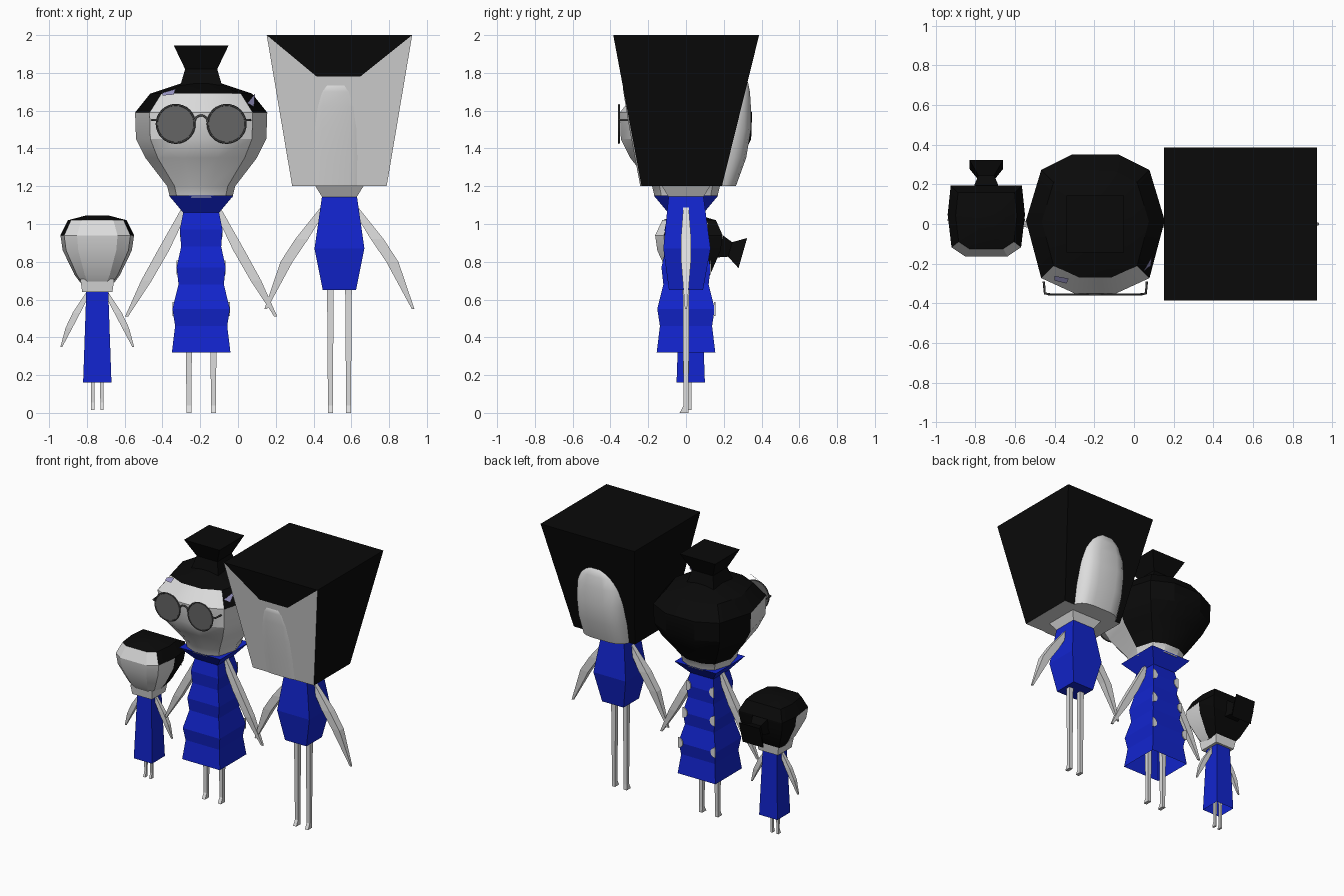
import bpy, math

if "Cube" in bpy.data.objects:
    bpy.data.objects.remove(bpy.data.objects["Cube"])

def mat(name, r, g, b):
    m = bpy.data.materials.new(name)
    m.diffuse_color = (r, g, b, 1)
    m.use_nodes = True
    m.node_tree.nodes["Principled BSDF"].inputs["Base Color"].default_value = m.diffuse_color
    return m

SKIN = mat("pale_skin", .72, .72, .72)
HAIR = mat("black_hair", .003, .003, .003)
BLUE = mat("blue_cloth", .006, .018, .62)
LENS = mat("grey_lens", .13, .13, .13)
FRAME = mat("dark_frame", .07, .07, .07)
CLIP = mat("lavender_clip", .32, .3, .55)

def build(name, verts, faces, mats, rule=None, smooth=None):
    me = bpy.data.meshes.new(name)
    me.from_pydata(verts, [], faces)
    for m in mats:
        me.materials.append(m)
    if rule:
        for p in me.polygons:
            p.material_index = int(rule(*p.center))
    ob = bpy.data.objects.new(name, me)
    bpy.context.collection.objects.link(ob)
    if smooth:
        bpy.ops.object.select_all(action='DESELECT')
        ob.select_set(True)
        bpy.context.view_layer.objects.active = ob
        bpy.ops.object.shade_smooth_by_angle(angle=math.radians(smooth))
    return ob

SQUARE = [(1, 1), (-1, 1), (-1, -1), (1, -1)]
ROUND10 = [(1, .05), (.78, .78), (.34, 1), (-.34, 1), (-1 * .78, .78), (-1, .05),
           (-.78, -.78), (-.3, -1), (.3, -1), (.78, -.78)]
CHILD8 = [(1, .15), (.92, .95), (-.92, .95), (-1, .15), (-.9, -.75), (-.55, -1), (.55, -1), (.9, -.75)]

def loft(name, shape, rings, mats, rule=None, smooth=None, bottom=True):
    """rings: (cx, cy, z, half x, half y)"""
    n = len(shape)
    v = [(cx + a * hx, cy + b * hy, z) for cx, cy, z, hx, hy in rings for a, b in shape]
    f = [(k * n + i, k * n + (i + 1) % n, (k + 1) * n + (i + 1) % n, (k + 1) * n + i)
         for k in range(len(rings) - 1) for i in range(n)]
    if rings[0][2] > rings[-1][2]:
        f = [q[::-1] for q in f]
        lo, hi = range((len(rings) - 1) * n, len(rings) * n), range(n)
    else:
        lo, hi = range(n), range((len(rings) - 1) * n, len(rings) * n)
    f.append(tuple(hi))
    if bottom:
        f.append(tuple(lo)[::-1])
    return build(name, v, f, mats, rule, smooth)

def arms_and_legs(who, cx, cy, arm, leg_x, leg_top, leg_bottom, r):
    for s, side in ((-1, "left"), (1, "right")):
        loft(f"{who}_{side}_arm", SQUARE,
             [(cx + s * x, cy, z, h, h * .8) for x, z, h in arm], [SKIN])
        x = cx + s * leg_x
        loft(f"{who}_{side}_leg", SQUARE,
             [(x, cy, leg_top, r * 1.1, r * 1.1), (x, cy, leg_bottom + .04, r * .8, r * .8),
              (x, cy - r * .6, leg_bottom, r * .8, r * 1.5)], [SKIN])

# ---- woman ----
WX = -.195
loft("woman_head", ROUND10,
     [(WX, 0, z, h, h) for z, h in ((1.14, .165), (1.2, .18), (1.35, .295), (1.45, .345),
                                    (1.59, .35), (1.69, .27), (1.75, .09))],
     [SKIN, HAIR],
     lambda x, y, z: z > 1.2 and (z > 1.69 or y > .01 or (z > 1.59 and abs(x - WX) > .25)), 25)
loft("woman_hair_bun", SQUARE, [(WX, 0, 1.7, .12, .12), (WX, 0, 1.82, .085, .085),
                                (WX, 0, 1.945, .145, .145)], [HAIR])
dress = [(1.15, .17), (1.06, .095), (.97, .113), (.88, .106), (.77, .13), (.68, .12),
         (.55, .152), (.46, .138), (.32, .155)]
loft("woman_dress", SQUARE, [(WX, 0, z, h, h) for z, h in dress], [BLUE], bottom=False)
arms_and_legs("woman", WX, 0, [(.08, 1.09, .02), (.2, .86, .03), (.29, .7, .028), (.395, .51, .008)],
              .065, .5, 0, .016)

# grey half-round spots along the back edges of the dress
for z, h in ((.97, .113), (.77, .13), (.55, .152)):
    for s in (-1, 1):
        pts = [(WX + s * (h - .038 * math.cos(t)), z + .038 * math.sin(t))
               for t in (math.pi * (i / 8 - .5) for i in range(9))]
        n = len(pts)
        v = [(x, y, zz) for y in (h - .004, h + .003) for x, zz in pts]
        f = [tuple(range(n)), tuple(range(2 * n - 1, n - 1, -1))]
        f += [(i, n + i, n + (i + 1) % n, (i + 1) % n) for i in range(n)]
        build("dress_spot", v, [q if s < 0 else q[::-1] for q in f], [SKIN])

# glasses
for s in (-1, 1):
    c = (WX + s * .135, -.355, 1.53)
    bpy.ops.mesh.primitive_cylinder_add(vertices=32, radius=.1, depth=.006, location=c,
                                        rotation=(math.pi / 2, 0, 0))
    bpy.context.object.name = "glasses_lens"
    bpy.context.object.data.materials.append(LENS)
    bpy.ops.mesh.primitive_torus_add(major_segments=32, minor_segments=6, major_radius=.1,
                                     minor_radius=.006, location=c, rotation=(math.pi / 2, 0, 0))
    bpy.context.object.name = "glasses_rim"
    bpy.context.object.data.materials.append(FRAME)

def wire(name, pts):
    cu = bpy.data.curves.new(name, 'CURVE')
    cu.dimensions = '3D'
    cu.bevel_depth, cu.bevel_resolution = .006, 1
    sp = cu.splines.new('POLY')
    sp.points.add(len(pts) - 1)
    for p, q in zip(sp.points, pts):
        p.co = (*q, 1)
    cu.materials.append(FRAME)
    bpy.context.collection.objects.link(bpy.data.objects.new(name, cu))

wire("glasses_bridge", [(WX - .035 * math.cos(t), -.355, 1.54 + .035 * math.sin(t))
                        for t in (math.pi * i / 8 for i in range(9))])
for s in (-1, 1):
    wire("glasses_temple", [(WX + s * .23, -.355, 1.55), (WX + s * .255, -.35, 1.55),
                            (WX + s * .26, -.29, 1.55)])

# small hair clips on the hairline
build("hair_clip_left", [(-.4, -.262, 1.695), (-.33, -.275, 1.715), (-.34, -.3, 1.685), (-.4, -.285, 1.68)],
      [(0, 3, 2, 1)], [CLIP])
build("hair_clip_right", [(.05, -.235, 1.64), (.09, -.165, 1.69), (.085, -.21, 1.62)],
      [(0, 2, 1)], [CLIP])

# ---- child ----
CX, CY = -.745, .02
loft("child_chin", SQUARE, [(CX, CY, .64, .08, .08), (CX, CY, .71, .09, .09)], [SKIN])
loft("child_head", CHILD8,
     [(CX, CY, z, h, h * .94) for z, h in ((.69, .09), (.73, .12), (.86, .183), (.94, .195),
                                           (1.02, .155), (1.045, .06))],
     [SKIN, HAIR],
     lambda x, y, z: z > 1.02 or (y > .04 and z > .7) or (z > .94 and abs(x - CX) > .13), 25)
tail = loft("child_ponytail", SQUARE, [(0, 0, -.02, .06, .06), (0, 0, .035, .04, .04),
                                       (0, 0, .105, .085, .083)], [HAIR])
tail.location = (CX, .2, .875)
tail.rotation_euler = (math.radians(-106), 0, 0)
loft("child_dress", SQUARE, [(CX, CY + .005, .65, .058, .058), (CX, CY + .005, .16, .075, .075)],
     [BLUE], bottom=False)
arms_and_legs("child", CX, CY, [(.045, .64, .012), (.11, .53, .02), (.15, .45, .018), (.19, .35, .005)],
              .024, .3, .015, .01)

# ---- man ----
MX = .537
def front(z):
    return -.385 + .15 * (2 - z) / .8
box = [(MX - .385, -.385, 2), (MX + .385, -.385, 2), (MX + .385, .387, 2), (MX - .385, .387, 2),
       (MX - .25, -.235, 1.2), (MX + .25, -.235, 1.2), (MX + .25, .19, 1.2), (MX - .25, .19, 1.2),
       (MX - .12, front(1.78), 1.78), (MX + .11, front(1.78), 1.78)]
ob = build("man_box_hair", box, [(0, 1, 2, 3), (1, 5, 6, 2), (2, 6, 7, 3), (3, 7, 4, 0), (0, 8, 9, 1),
                                 (0, 4, 8), (4, 5, 9, 8), (5, 1, 9), (7, 6, 5, 4)], [HAIR, SKIN])
for p in ob.data.polygons:
    p.material_index = int(p.index >= 5)

# rounded skull showing through the front and back of the box
SKULL = [(math.copysign(abs(math.cos(t)) ** .5, math.cos(t)), math.copysign(abs(math.sin(t)) ** .5, math.sin(t)))
         for t in (2 * math.pi * (i + .5) / 24 for i in range(24))]
loft("man_skull", SKULL,
     [(MX - .02, (a + b) / 2, z, h, (b - a) / 2) for z, h, a, b in
      ((1.2, .2, -.243, .265), (1.35, .208, -.272, .32), (1.5, .208, -.3, .345), (1.62, .2, -.32, .345),
       (1.7, .165, -.333, .34), (1.75, .11, -.338, .33), (1.77, .05, -.32, .31))], [SKIN], None, 50)
loft("man_neck", SQUARE, [(MX, 0, 1.14, .09, .09), (MX, 0, 1.205, .13, .13)], [SKIN])
loft("man_tunic", SQUARE, [(MX, .0, 1.15, .092, .092), (MX, .005, .87, .132, .125),
                           (MX, .0, .65, .088, .09)], [BLUE])
arms_and_legs("man", MX, 0, [(.08, 1.09, .018), (.2, .92, .034), (.28, .8, .032), (.39, .55, .007)],
              .048, .68, 0, .016)
